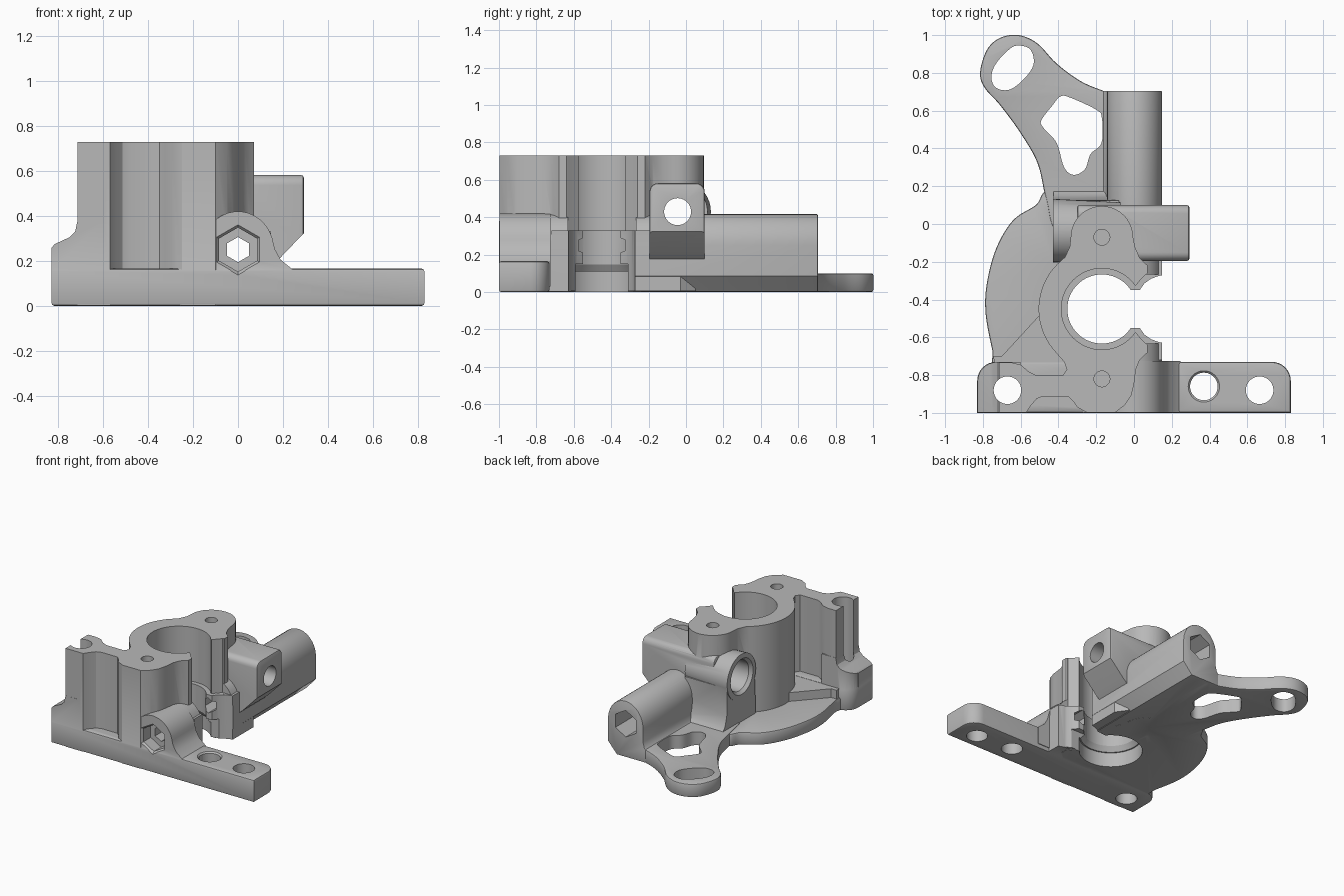
import bpy, bmesh, math
from mathutils import Matrix, Vector

if "Cube" in bpy.data.objects:
    bpy.data.objects.remove(bpy.data.objects["Cube"])

metal = bpy.data.materials.new("grey_metal")
metal.diffuse_color = (0.48, 0.48, 0.48, 1)
metal.use_nodes = True
metal.node_tree.nodes["Principled BSDF"].inputs["Base Color"].default_value = metal.diffuse_color


def spline(pts, n=6):
    """Closed smooth curve through the points."""
    p = [Vector(q) for q in pts]
    out = []
    for i in range(len(p)):
        a, b, c, d = p[i - 1], p[i], p[(i + 1) % len(p)], p[(i + 2) % len(p)]
        for k in range(n):
            t = k / n
            out.append(0.5 * (2 * b + (c - a) * t + (2 * a - 5 * b + 4 * c - d) * t * t
                              + (3 * b - a - 3 * c + d) * t ** 3))
    return [tuple(v) for v in out]


def arc(cx, cy, rx, ry, a0, a1, n=20):
    return [(cx + rx * math.cos(math.radians(a0 + (a1 - a0) * i / n)),
             cy + ry * math.sin(math.radians(a0 + (a1 - a0) * i / n))) for i in range(n + 1)]


def finish(name, bm):
    bmesh.ops.recalc_face_normals(bm, faces=bm.faces)
    me = bpy.data.meshes.new(name)
    bm.to_mesh(me)
    bm.free()
    me.materials.append(metal)
    ob = bpy.data.objects.new(name, me)
    bpy.context.collection.objects.link(ob)
    return ob


def prism(name, pts, lo, hi, axis="z", bevel=0.0):
    """Extrude an outline along z (points x, y), y (points x, z) or x (points y, z)."""
    put = {"z": lambda a, b, h: (a, b, h), "y": lambda a, b, h: (a, h, b),
           "x": lambda a, b, h: (h, a, b)}[axis]
    bm = bmesh.new()
    rings = [[bm.verts.new(put(a, b, h)) for a, b in pts] for h in (lo, hi)]
    n = len(pts)
    caps = [bm.faces.new(rings[0][::-1]), bm.faces.new(rings[1])]
    for i in range(n):
        j = (i + 1) % n
        bm.faces.new((rings[0][i], rings[0][j], rings[1][j], rings[1][i]))
    bmesh.ops.recalc_face_normals(bm, faces=bm.faces)
    if bevel:
        edges = {e for f in caps for e in f.edges}
        bmesh.ops.bevel(bm, geom=list(edges), offset=bevel, segments=2, profile=0.5,
                        affect="EDGES")
    return finish(name, bm)


def rod(name, start, axis, length, r1, r2=None, seg=40):
    """Cylinder, cone or hexagon running from start along an axis."""
    bm = bmesh.new()
    bmesh.ops.create_cone(bm, cap_ends=True, segments=seg, radius1=r1,
                          radius2=r1 if r2 is None else r2, depth=length)
    d = Vector(axis)
    rot = d.to_track_quat("Z", "Y").to_matrix().to_4x4()
    bmesh.ops.transform(bm, verts=bm.verts,
                        matrix=Matrix.Translation(Vector(start) + d * length / 2) @ rot)
    return finish(name, bm)


def measure(me):
    bm = bmesh.new()
    bm.from_mesh(me)
    res = bm.calc_volume(), sum(not e.is_manifold for e in bm.edges)
    bm.free()
    return res


def combine(base, other, op):
    """Boolean that tries each solver until the volume changes plausibly."""
    v0, v1 = measure(base.data)[0], measure(other.data)[0]
    backup, best = base.data.copy(), None
    bpy.context.view_layer.objects.active = base
    for solver, own in (("MANIFOLD", False), ("EXACT", False), ("EXACT", True), ("FLOAT", False)):
        base.data = backup.copy()
        m = base.modifiers.new(op, "BOOLEAN")
        m.operation, m.object, m.solver = op, other, solver
        m.use_self = own
        bpy.ops.object.modifier_apply(modifier=m.name)
        vol, bad = measure(base.data)
        change = (vol - v0) * (1 if op == "UNION" else -1)
        if 1e-7 < change < abs(v1) + 1e-5:
            if best is None or bad < best[0]:
                best = (bad, base.data.copy())
            if bad == 0:
                break
    base.data = best[1] if best else backup
    bpy.data.objects.remove(other, do_unlink=True)


def rounded_rect(x0, x1, y0, y1, r):
    return (arc(x1 - r, y1 - r, r, r, 0, 90, 6) + arc(x0 + r, y1 - r, r, r, 90, 180, 6)
            + arc(x0 + r, y0 + r, r, r, 180, 270, 6) + arc(x1 - r, y0 + r, r, r, 270, 360, 6))


CX, CY = -0.17, -0.45
add, cut = [], []

# Clamp body with two screw lobes and the side column
body_pts = (arc(-0.17, -0.07, 0.165, 0.165, 0, 180) + [(-0.34, -0.12), (-0.365, -0.175)]
            + arc(CX, CY, 0.335, 0.335, 130, 222)
            + [(-0.37, -0.73), (-0.355, -0.77), (-0.375, -0.80), (-0.52, -0.80), (-0.56, -0.78),
               (-0.60, -0.745), (-0.65, -0.733), (-0.715, -0.733), (-0.715, -0.998),
               (-0.57, -0.998), (-0.545, -0.96), (-0.515, -0.925), (-0.48, -0.912),
               (-0.35, -0.912), (-0.325, -0.935), (-0.30, -0.97), (-0.25, -0.998), (-0.10, -0.998),
               (-0.05, -0.96), (-0.015, -0.91), (0.0, -0.85), (0.01, -0.77), (0.03, -0.72),
               (0.072, -0.68), (0.072, -0.64), (0.002, -0.56), (0.002, -0.34), (0.072, -0.26),
               (0.072, -0.22), (0.03, -0.18), (0.005, -0.12)])
body = prism("clamp_bracket", body_pts, 0.002, 0.73)

# Front mounting bar and the raised corner under the column
bar = ([(-0.83, -1), (0.83, -1)] + arc(0.73, -0.83, 0.1, 0.1, 0, 90, 8)
       + arc(-0.73, -0.83, 0.1, 0.1, 90, 180, 8))
add.append(prism("mounting_bar", bar, 0, 0.165, bevel=0.012))
corner = prism("column_foot", [(-0.829, 0.05), (-0.829, 0.26), (-0.815, 0.275), (-0.75, 0.305),
               (-0.725, 0.33), (-0.714, 0.38), (-0.6, 0.38), (-0.6, 0.05)], -0.999, -0.7315, "y")
combine(corner, prism("foot_rounding", [(-0.9, -0.7), (-0.9, -0.83)]
        + arc(-0.728, -0.832, 0.1, 0.1, 180, 90, 8) + [(-0.728, -0.7)], -0.1, 1), "DIFFERENCE")
add.append(corner)

# Slotted arm and crescent flange
arm = spline([(-0.815, 0.80), (-0.78, 0.92), (-0.71, 0.985), (-0.61, 1.0), (-0.51, 0.955),
              (-0.41, 0.85), (-0.28, 0.755), (-0.15, 0.70), (-0.06, 0.66), (-0.06, 0.3),
              (-0.15, -0.05), (-0.4, -0.05), (-0.465, 0.13), (-0.51, 0.32), (-0.60, 0.48),
              (-0.71, 0.63), (-0.79, 0.72)])
arm = prism("slotted_arm", arm, 0.001, 0.10, bevel=0.01)
for pts in ([(-0.755, 0.78), (-0.735, 0.725), (-0.68, 0.708), (-0.625, 0.73), (-0.555, 0.80),
             (-0.53, 0.86), (-0.55, 0.925), (-0.61, 0.945), (-0.66, 0.925), (-0.73, 0.85)],
            [(-0.49, 0.55), (-0.43, 0.63), (-0.39, 0.675), (-0.34, 0.67), (-0.20, 0.605),
             (-0.17, 0.56), (-0.172, 0.43), (-0.23, 0.37), (-0.26, 0.29), (-0.32, 0.26),
             (-0.37, 0.30), (-0.41, 0.43), (-0.48, 0.51)]):
    combine(arm, prism("arm_window", spline(pts), -0.1, 0.3), "DIFFERENCE")
add.append(arm)
add.append(prism("crescent_flange", spline([
    (-0.45, 0.17), (-0.52, 0.10), (-0.64, 0.02), (-0.73, -0.13), (-0.78, -0.32), (-0.785, -0.48),
    (-0.75, -0.67), (-0.73, -0.76), (-0.5, -0.85), (-0.25, -0.8), (-0.2, -0.45), (-0.25, 0.0)]),
    0.0015, 0.095, bevel=0.01))
add.append(prism("corner_gusset", [(-0.745, -0.70), (-0.70, -0.70), (-0.48, -0.46), (-0.35, -0.6),
                                   (-0.35, -0.85), (-0.72, -0.85)], 0.02, 0.16))

# Long rear tube, its front continuation and the flared front boss
tube = ([(0.075, 0.0025), (0.148, 0.085)] + arc(0.003, 0.25, 0.145, 0.167, 0, 180)
        + [(-0.142, 0.15), (-0.152, 0.11), (-0.165, 0.095), (-0.165, 0.0025)])
add.append(prism("rear_tube", tube, -0.285, 0.705, "y", bevel=0.006))
add.append(prism("front_tube", [(0.1485, 0.0035)] + arc(0.003, 0.25, 0.1455, 0.167, 0, 180)
                 + [(-0.1425, 0.0035)], -0.9, -0.615, "y"))
add.append(prism("front_boss", [(-0.3, 0.03), (-0.3, 0.155), (-0.23, 0.17), (-0.185, 0.205),
                 (-0.162, 0.27)] + arc(0.0, 0.25, 0.16, 0.17, 170, 10)
                 + [(0.165, 0.25), (0.19, 0.205), (0.245, 0.16), (0.245, 0.03)],
                 -0.997, -0.725, "y"))
add.append(prism("slit_lips", [(-0.15, -0.72), (0.147, -0.72), (0.147, -0.03), (0.09, 0.05),
                               (-0.15, 0.05)], 0.006, 0.33))

# Cross tube for the clamping screw
block = prism("cross_block", rounded_rect(-0.195, 0.1, 0.03, 0.582, 0.045), -0.3, 0.293, "x",
              bevel=0.012)
combine(block, prism("block_underside", [(0.4, 0.43), (0.29, 0.32), (0.18, 0.205), (0.13, 0.16),
        (0.13, 0.085), (0.05, -0.02), (0.4, -0.02)], -0.5, 0.4, "y"), "DIFFERENCE")
add.append(block)
add.append(rod("nut_boss", (-0.43, -0.035, 0.43), (1, 0, 0), 0.36, 0.168, 0.15))
add.append(prism("nut_boss_base", [(-0.205, 0.0045), (-0.205, 0.2), (-0.195, 0.4), (0.125, 0.4),
                                   (0.13, 0.2), (0.15, 0.13), (0.18, 0.09), (0.18, 0.0045)],
                 -0.425, -0.08, "x"))

# Main bore with a narrow ring, and the side opening
cut += [rod("upper_bore", (CX, CY, 0.33), (0, 0, 1), 0.6, 0.215, seg=64),
        rod("ring_bore", (CX, CY, -0.1), (0, 0, 1), 0.6, 0.183, seg=64),
        rod("lower_bore", (CX, CY, -0.1), (0, 0, 1), 0.21, 0.216, seg=64),
        rod("bore_taper", (CX, CY, 0.1), (0, 0, 1), 0.055, 0.213, 0.178, seg=64)]


def opening(name, half, lo, hi):
    pts = half + [(x, 2 * CY - y) for x, y in reversed(half)]
    cut.append(prism(name, pts, lo, hi))


opening("upper_opening", [(-0.1, -0.33), (0.01, -0.325), (0.035, -0.295), (0.06, -0.2685),
                          (0.5, -0.2685)], 0.3305, 1)
opening("slit", [(-0.1, -0.35), (0.03, -0.35), (0.055, -0.315), (0.09, -0.29), (0.14, -0.272),
                 (0.5, -0.272)], -0.1, 0.34)
opening("lower_slit", [(-0.1, -0.31), (0.5, -0.31)], -0.1, 0.15)

# Hexagon pockets and through hole along the long tube
cut += [rod("long_bore", (0, -1.2, 0.25), (0, 1, 0), 2.2, 0.056, seg=6),
        rod("front_pocket", (0, -1.05, 0.25), (0, 1, 0), 0.15, 0.098, seg=6),
        rod("front_pocket_edge", (0, -1.01, 0.25), (0, 1, 0), 0.03, 0.122, 0.095, seg=6),
        rod("rear_pocket", (0, 0.4, 0.25), (0, 1, 0), 0.4, 0.098, seg=6)]
# Cross screw hole with a wide left end
cut += [rod("screw_hole", (-0.6, -0.045, 0.43), (1, 0, 0), 1.2, 0.072),
        rod("wide_screw_end", (-0.6, -0.04, 0.43), (1, 0, 0), 0.38, 0.112),
        rod("wide_end_edge", (-0.435, -0.04, 0.43), (1, 0, 0), 0.03, 0.135, 0.11)]
# Vertical mounting holes and lobe pin holes
for x, y in ((-0.67, -0.88), (0.37, -0.86), (0.665, -0.88)):
    cut.append(rod("mount_hole", (x, y, -0.1), (0, 0, 1), 1.0, 0.073))
cut.append(rod("hole_edge", (0.37, -0.86, 0.15), (0, 0, 1), 0.03, 0.068, 0.098))
for y in (-0.07, -0.82):
    cut.append(rod("pin_hole", (-0.17, y, 0.6), (0, 0, 1), 0.3, 0.042))

for ob in add:
    combine(body, ob, "UNION")
for ob in cut:
    combine(body, ob, "DIFFERENCE")

bpy.ops.object.select_all(action="DESELECT")
body.select_set(True)
bpy.context.view_layer.objects.active = body
bpy.ops.object.shade_smooth_by_angle(angle=math.radians(28))
